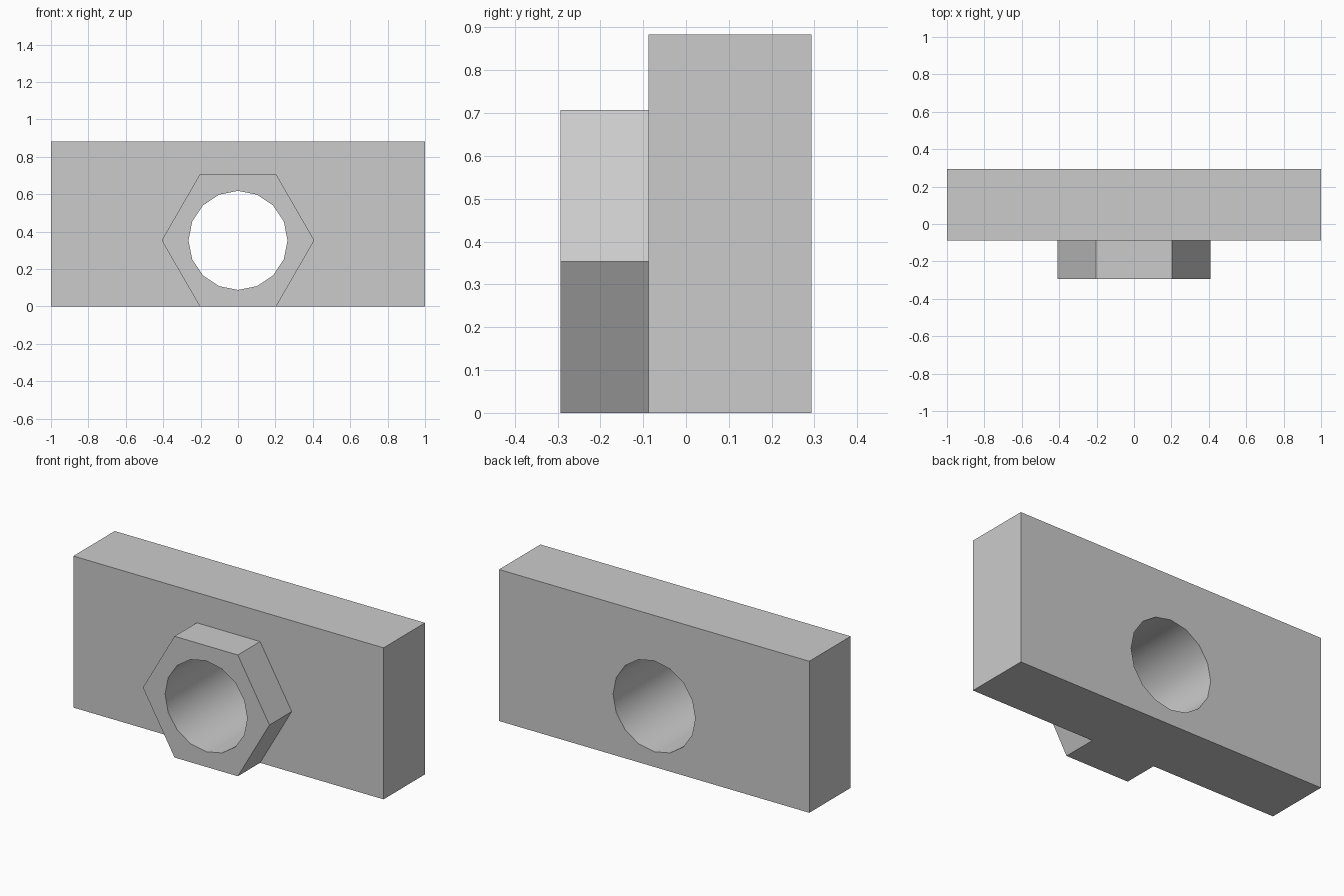
import bpy
import math

if "Cube" in bpy.data.objects:
    bpy.data.objects.remove(bpy.data.objects["Cube"], do_unlink=True)

FRONT, STEP, BACK = -0.293, -0.088, 0.293   # depth of boss face, plate face, plate back
HEIGHT = 0.883
HEX_R = 0.408
AXIS_Z = HEX_R * math.cos(math.pi / 6)      # boss rests on the ground by one flat
BORE_R = 0.265

grey = bpy.data.materials.new("plain grey")
grey.use_nodes = True
colour = (0.6, 0.6, 0.6, 1)
grey.diffuse_color = colour
grey.node_tree.nodes["Principled BSDF"].inputs["Base Color"].default_value = colour


def prism(name, profile, y0, y1):
    """Extrude an x-z outline from y0 to y1."""
    n = len(profile)
    verts = [(x, y, z) for y in (y0, y1) for x, z in profile]
    faces = [tuple(range(n)), tuple(reversed(range(n, 2 * n)))]
    faces += [(i, i + n, (i + 1) % n + n, (i + 1) % n) for i in range(n)]
    mesh = bpy.data.meshes.new(name)
    mesh.from_pydata(verts, [], faces)
    mesh.materials.append(grey)
    obj = bpy.data.objects.new(name, mesh)
    bpy.context.collection.objects.link(obj)
    return obj


def ring(radius, sides):
    return [(radius * math.cos(2 * math.pi * i / sides),
             AXIS_Z + radius * math.sin(2 * math.pi * i / sides)) for i in range(sides)]


def combine(target, tool, operation):
    mod = target.modifiers.new(operation.lower(), "BOOLEAN")
    mod.object = tool
    mod.operation = operation
    mod.solver = "EXACT"
    bpy.context.view_layer.objects.active = target
    bpy.ops.object.modifier_apply(modifier=mod.name)
    bpy.data.objects.remove(tool, do_unlink=True)


# Rectangular plate with a fused hexagonal boss
plate = prism("plate_with_hex_boss", [(-1, 0), (1, 0), (1, HEIGHT), (-1, HEIGHT)], STEP, BACK)
boss = prism("hex_boss", ring(HEX_R, 6), FRONT, STEP + 0.1)
combine(plate, boss, "UNION")

# Round bore through both
bore = prism("bore_cutter", ring(BORE_R, 16), FRONT - 0.1, BACK + 0.1)
combine(plate, bore, "DIFFERENCE")

# Smooth bore wall, crisp outer edges
bpy.ops.object.select_all(action="DESELECT")
plate.select_set(True)
bpy.context.view_layer.objects.active = plate
bpy.ops.object.shade_smooth_by_angle(angle=math.radians(30))
